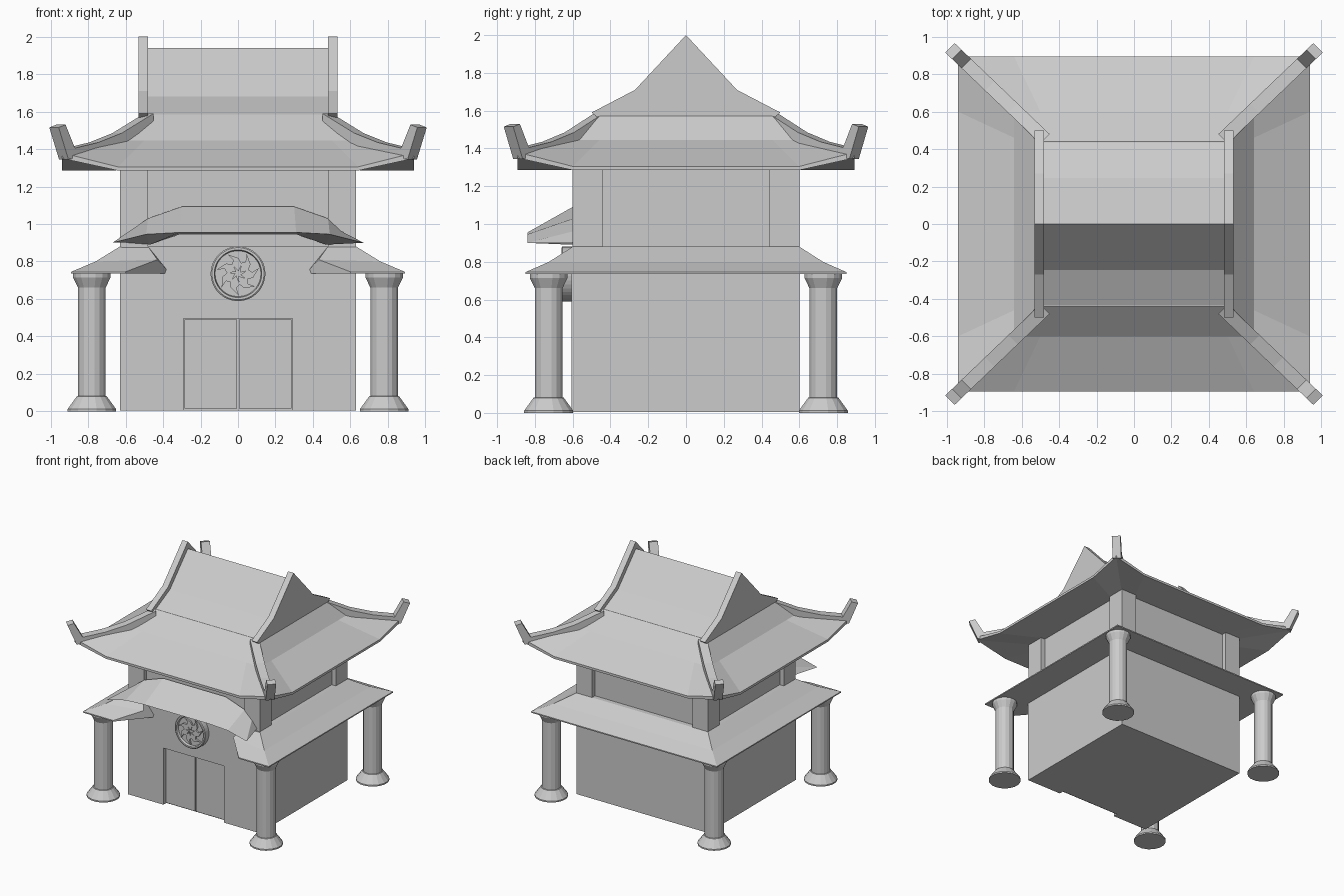
import bpy, bmesh, math
from mathutils import Matrix

if "Cube" in bpy.data.objects:
    bpy.data.objects.remove(bpy.data.objects["Cube"])


def loft(name, sections, matrix=None):
    """Skin a row of equal closed sections and cap both ends."""
    bm = bmesh.new()
    rows = [[bm.verts.new(p) for p in s] for s in sections]
    n = len(rows[0])
    for a, b in zip(rows, rows[1:]):
        for i in range(n):
            j = (i + 1) % n
            bm.faces.new((a[i], a[j], b[j], b[i]))
    bm.faces.new(rows[0])
    bm.faces.new(rows[-1])
    bmesh.ops.recalc_face_normals(bm, faces=bm.faces)
    if matrix:
        bm.transform(matrix)
    me = bpy.data.meshes.new(name)
    bm.to_mesh(me)
    bm.free()
    ob = bpy.data.objects.new(name, me)
    bpy.context.collection.objects.link(ob)
    return ob


def box(name, x0, x1, y0, y1, z0, z1):
    return loft(name, [[(x0, y0, z), (x1, y0, z), (x1, y1, z), (x0, y1, z)] for z in (z0, z1)])


def lathe(name, profile, sides, matrix):
    angles = [2 * math.pi * (i + 0.5) / sides for i in range(sides)]
    return loft(name, [[(r * math.cos(a), r * math.sin(a), z) for a in angles]
                       for r, z in profile], matrix)


CORNERS = [(-1, -1), (1, -1), (1, 1), (-1, 1)]

# Lower storey with recessed doorway
body = box("lower_walls", -.63, .63, -.605, .60, .005, .88)
cutter = box("doorway_cutter", -.29, .29, -.7, -.565, -.1, .495)
cutter.hide_render = True
mod = body.modifiers.new("doorway", 'BOOLEAN')
mod.operation = 'DIFFERENCE'
mod.object = cutter
bpy.context.view_layer.objects.active = body
bpy.ops.object.modifier_apply(modifier=mod.name)
bpy.data.objects.remove(cutter)
for s, side in ((-1, "left"), (1, "right")):
    xs = sorted((s * .005, s * .285))
    box("door_" + side, *xs, -.58, -.56, .015, .49)

# Upper storey: recessed walls and corner posts
box("upper_walls", -.59, .59, -.565, .56, .87, 1.30)
for sx, sy in CORNERS:
    box("corner_post", *sorted((sx * .48, sx * .63)), *sorted((sy * .44, sy * .60)), .87, 1.30)

# Pillars with flared base and capital
for sx, sy in CORNERS:
    lathe("pillar", [(.132, 0), (.132, .012), (.082, .08), (.075, .082), (.075, .66),
                     (.102, .715), (.102, .74)], 16, Matrix.Translation((sx * .78, sy * .727, 0)))

# Lower roof: runs round the building, open at the middle of the front
profile = [(.89, .85, .735), (.89, .85, .745), (.76, .725, .80), (.63, .60, .88), (.60, .57, .735)]
end = [(.60, -.85, .735), (.60, -.85, .745), (.43, -.68, .81), (.48, -.60, .88), (.36, -.57, .735)]
ring = [[(sx * x, sy * y, z) for x, y, z in profile]
        for sx, sy in ((-1, -1), (-1, 1), (1, 1), (1, -1))]
loft("lower_roof", [[(-x, y, z) for x, y, z in end]] + ring + [end])

# Raised canopy over the entrance; stations hold x,z of front edge, back top, back bottom
stations = [((.67, .90), (.55, .962), (.60, .90)),
            ((.49, .945), (.48, 1.03), (.47, .89)),
            ((.31, .955), (.30, 1.093), (.31, .945))]


def station(st, s):
    f, t, b = st
    return [(s * f[0], -.84, f[1]), (s * t[0], -.595, t[1]), (s * b[0], -.595, b[1])]


loft("entrance_canopy", [station(st, -1) for st in stations]
     + [station(st, 1) for st in reversed(stations)])

# Round plaque above the door with an abstract leaf relief
plaque = Matrix.Translation((0, -.60, .735)) @ Matrix.Rotation(math.pi / 2, 4, 'X')
lathe("plaque", [(.146, -.02), (.146, .055), (.139, .06), (.127, .06), (.122, .04)], 40, plaque)
leaf = [(.012, -.006), (.045, -.03), (.08, -.022), (.112, .03), (.075, .008), (.055, .022)]
for i in range(7):
    loft("plaque_leaf", [[(x, y, z) for x, y in leaf] for z in (.035, .054)],
         plaque @ Matrix.Rotation(i * 2 * math.pi / 7, 4, 'Z'))


# Upper roof skirt: each ring has a corner point flanked by two edge points
def roof_ring(x, y, ix, iy, z, zc):
    pts = []
    for sx, sy in CORNERS:
        trio = [(sx * x, sy * iy, z), (sx * x, sy * y, zc), (sx * ix, sy * y, z)]
        pts += trio if sx * sy > 0 else trio[::-1]
    return pts


loft("upper_roof_skirt", [roof_ring(.62, .58, .48, .44, 1.287, 1.287),
                          roof_ring(.94, .893, .64, .60, 1.285, 1.35),
                          roof_ring(.94, .893, .64, .60, 1.305, 1.38),
                          roof_ring(.64, .60, .50, .46, 1.445, 1.445),
                          roof_ring(.52, .44, .44, .36, 1.585, 1.585)])

# Gabled top
gable = [(-.445, 1.58), (-.245, 1.68), (0, 1.94), (.245, 1.68), (.445, 1.58)]
loft("gable_roof", [[(x, y, z) for y, z in gable] for x in (-.49, .49)])
plate = [(-.44, 1.54), (-.50, 1.59), (-.27, 1.71), (0, 2.0), (.27, 1.71), (.50, 1.59), (.44, 1.54)]
for s in (-1, 1):
    loft("gable_end", [[(s * x, y, z) for y, z in plate] for x in (.48, .532)])

# Hip ridges with upturned tips: (distance, z) of top and bottom edges
hip = [((.475, 1.59), (.475, 1.54)), ((.645, 1.485), (.645, 1.42)),
       ((.77, 1.435), (.78, 1.37)), ((.895, 1.405), (.93, 1.345)), ((.945, 1.53), (.982, 1.515))]
w = .025
for sx, sy in CORNERS:
    sections = []
    for (t, zt), (b, zb) in hip:
        sections.append([(sx * (d + k * w), sy * (d * .957 - k * w), z)
                         for d, z, k in ((t, zt, 1), (t, zt, -1), (b, zb, -1), (b, zb, 1))])
    loft("hip_ridge", sections)
